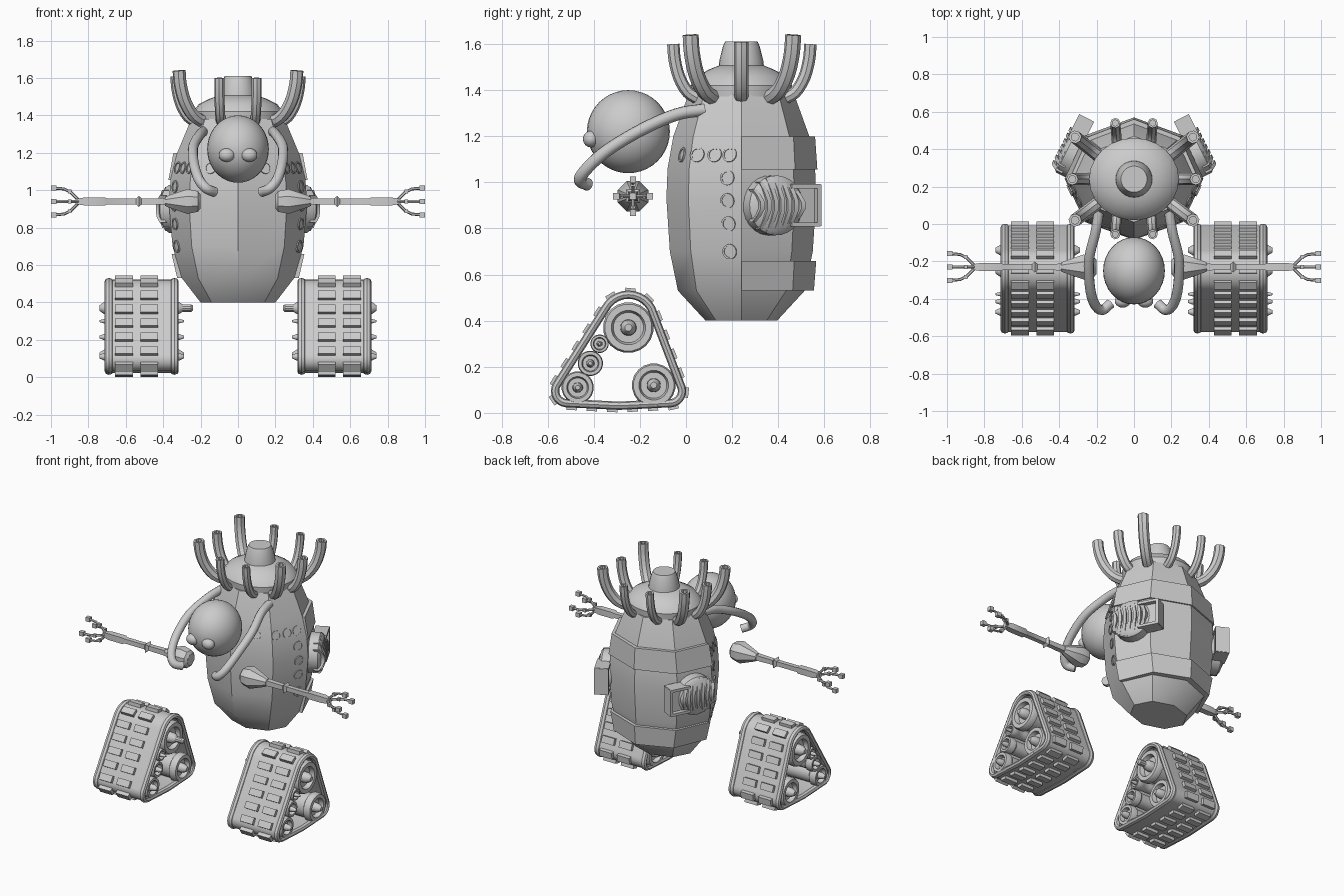
import bpy, bmesh, math
from mathutils import Vector as V, Matrix as M

if "Cube" in bpy.data.objects:
    bpy.data.objects.remove(bpy.data.objects["Cube"])

mat = bpy.data.materials.new("plain_grey")
mat.diffuse_color = (0.6, 0.6, 0.6, 1)
mat.use_nodes = True
mat.node_tree.nodes["Principled BSDF"].inputs["Base Color"].default_value = mat.diffuse_color
X, Y, Z = V((1, 0, 0)), V((0, 1, 0)), V((0, 0, 1))


def finish(name, bm, mirror=False, angle=35):
    bmesh.ops.recalc_face_normals(bm, faces=bm.faces)
    me = bpy.data.meshes.new(name)
    bm.to_mesh(me)
    bm.free()
    me.materials.append(mat)
    ob = bpy.data.objects.new(name, me)
    bpy.context.collection.objects.link(ob)
    bpy.ops.object.select_all(action='DESELECT')
    ob.select_set(True)
    bpy.context.view_layer.objects.active = ob
    bpy.ops.object.shade_smooth_by_angle(angle=math.radians(angle))
    if mirror:
        ob.modifiers.new("mirror", 'MIRROR').use_mirror_merge = False
    return ob


def loft(bm, rings, cap=True, loop=False):
    vs = [[bm.verts.new(p) for p in r] for r in rings]
    pairs = list(zip(vs, vs[1:])) + ([(vs[-1], vs[0])] if loop else [])
    for a, b in pairs:
        for i in range(len(a)):
            j = (i + 1) % len(a)
            bm.faces.new((a[i], a[j], b[j], b[i]))
    if cap and not loop:
        bm.faces.new(vs[0])
        bm.faces.new(vs[-1])


def ring(c, u, v, a, b, n, phase=0.0):
    return [V(c) + u * a * math.cos(t) + v * b * math.sin(t)
            for t in (phase + 2 * math.pi * i / n for i in range(n))]


def lathe(bm, c, axis, prof, n):
    # prof holds (radius, distance along axis)
    axis = V(axis).normalized()
    u = axis.orthogonal().normalized()
    w = axis.cross(u)
    loft(bm, [ring(V(c) + axis * h, u, w, r, r, n) for r, h in prof])


def spline(pts, k=5):
    p = [V(q) for q in pts]
    p = [2 * p[0] - p[1]] + p + [2 * p[-1] - p[-2]]
    out = []
    for i in range(1, len(p) - 2):
        for s in range(k):
            t = s / k
            a, b, c, d = p[i - 1:i + 3]
            out.append(0.5 * (2 * b + (c - a) * t + (2 * a - 5 * b + 4 * c - d) * t * t
                              + (3 * b - a - 3 * c + d) * t ** 3))
    return out + [p[-2]]


def tube(bm, path, r, n, ref, hole=0):
    rings = []
    for i, p in enumerate(path):
        t = (path[min(i + 1, len(path) - 1)] - path[max(i - 1, 0)]).normalized()
        u = t.cross(ref).normalized()
        rings.append(ring(p, u, t.cross(u), r, r, n))
    if hole:  # sunken open tip
        rings.append([path[-1] + (q - path[-1]) * 0.6 for q in rings[-1]])
        rings.append([q - Z * hole for q in rings[-1]])
    loft(bm, rings)


def box(bm, c, ax, size):
    m = M((ax[0] * size[0], ax[1] * size[1], ax[2] * size[2])).transposed().to_4x4()
    bmesh.ops.create_cube(bm, size=1, matrix=M.Translation(c) @ m)


# body: octagonal barrel, (z, half x, half y)
CY = 0.24
BODY = [(0.40, 0.20, 0.155), (0.53, 0.30, 0.275), (0.70, 0.35, 0.31), (0.93, 0.37, 0.325),
        (1.06, 0.36, 0.32), (1.2, 0.325, 0.295), (1.38, 0.25, 0.23)]
bm = bmesh.new()
loft(bm, [ring((0, CY, z), X, Y, a, b, 8) for z, a, b in BODY])
finish("body", bm)

# back bands wrapping the rear half
bm = bmesh.new()
for band in ([(0.53, 0.325, 0.315), (0.66, 0.355, 0.325)], [(1.055, 0.372, 0.33), (1.2, 0.345, 0.32)]):
    rs = []
    for z, a, b in band:
        arc = [(math.cos(i * math.pi / 4), math.sin(i * math.pi / 4)) for i in range(5)]
        rs.append([V((a * c, CY + b * s, z)) for c, s in arc]
                  + [V((a * .85 * c, CY + b * .85 * s, z)) for c, s in arc[::-1]])
    loft(bm, rs)
finish("back_bands", bm)

# domed lid and cap
bm = bmesh.new()
loft(bm, [ring((0, CY, z), X, Y, a, b, 24) for z, a, b in
          [(1.36, .235, .215), (1.42, .24, .22), (1.46, .21, .195), (1.49, .15, .14), (1.51, .09, .09)]])
finish("lid", bm)
bm = bmesh.new()
lathe(bm, (0, CY, 0), Z, [(.10, 1.49), (.095, 1.53), (.08, 1.59), (.07, 1.612)], 24)
finish("cap", bm)

# crown of ten upturned pipes
bm = bmesh.new()
for x0, y0, x1, y1, r, zt in ((.17, .13, .315, .02, .035, 1.64), (.17, .35, .315, .465, .035, 1.64),
                              (.09, .06, .10, -.055, .027, 1.60), (.09, .42, .10, .54, .027, 1.60),
                              (.21, .24, .33, .24, .032, 1.61)):
    path = [V((x0 + (x1 - x0) * f, y0 + (y1 - y0) * f, 1.36 + (zt - 1.36) * g))
            for f, g in ((0, 0), (.45, .13), (.78, .4), (.95, .72), (1, 1))]
    side = V((x1 - x0, y1 - y0, 0)).cross(Z).normalized()
    tube(bm, spline(path, 3), r, 8, side, 0.04)
finish("crown_pipes", bm, True)


# portholes on the front sides
def wall(y, z):
    for (z0, a0, b0), (z1, a1, b1) in zip(BODY, BODY[1:]):
        if z0 <= z <= z1:
            f = (z - z0) / (z1 - z0)
            a, b, k = a0 + (a1 - a0) * f, b0 + (b1 - b0) * f, math.sqrt(.5)
            sl = (a1 - a0) / (z1 - z0)
    d = CY - y
    if d < k * b:
        x, n = a * (1 - (1 - k) * d / (k * b)), V((k * b, -(1 - k) * a, 0))
    else:
        x, n = k * a * (b - d) / (b - k * b), V(((1 - k) * b, -k * a, 0))
    n.normalize()
    return V((x, y, z)), (n - Z * sl).normalized()


bm = bmesh.new()
for y, z in ((.19, .70), (.185, .82), (.18, .92), (.18, 1.02), (.19, 1.12), (.125, 1.12), (.05, 1.12), (-.015, 1.12)):
    p, n = wall(y, z)
    lathe(bm, p, n, [(.033, -.01), (.033, .006), (.025, .006), (.025, .002)], 16)
finish("portholes", bm, True)

# ribbed side vents with a square frame
n = V((.89, .45, 0)).normalized()
t = V((-n.y, n.x, 0))
c = V((.345, .385, .90))
bm = bmesh.new()
lathe(bm, c, n, [(.13, -.06), (.13, .015), (.115, .03), (.06, .042)], 24)
for i in range(-3, 4):
    s = i * .033
    h = math.sqrt(.122 ** 2 - s * s)
    pts = [c + t * (s + .014 * math.cos(f * 2.5)) + Z * h * f + n * (.058 - .035 * f * f)
           for f in (-1, -.6, -.2, .2, .6, 1)]
    loft(bm, [[p - t * .010 - n * .04, p + t * .010 - n * .04, p + t * .010, p - t * .010] for p in pts])
finish("side_vents", bm, True)
bm = bmesh.new()
f = c + t * .13
box(bm, f + n * -.01, (n, t, Z), (.05, .12, .15))
for s in (-1, 1):
    box(bm, f + Z * s * .083, (n, t, Z), (.09, .14, .018))
box(bm, f + t * .065, (n, t, Z), (.09, .018, .18))
finish("vent_frames", bm, True)

# head and eyes
bm = bmesh.new()
bmesh.ops.create_uvsphere(bm, u_segments=32, v_segments=20, radius=1,
                          matrix=M.Translation((0, -.25, 1.22)) @ M.Diagonal((.165, .18, .18, 1)))
finish("head", bm)
bm = bmesh.new()
bmesh.ops.create_uvsphere(bm, u_segments=20, v_segments=12, radius=1,
                          matrix=M.Translation((.06, -.412, 1.188)) @ M.Diagonal((.043, .035, .036, 1)))
finish("eyes", bm, True)

# hoses from the body around the head
bm = bmesh.new()
tube(bm, spline([(.185, .08, 1.315), (.205, -.04, 1.295), (.24, -.19, 1.23), (.235, -.34, 1.14),
                 (.21, -.43, 1.06), (.17, -.46, 1.01), (.125, -.425, .99)]), .027, 12, V((.6, .3, -.74)))
finish("hoses", bm, True)

# arms: shoulder block, bar with a collar
AY, AZ = -.23, .94
bm = bmesh.new()
loft(bm, [ring((x, AY, AZ), Y, Z, r, r, 8, math.pi / 8) for x, r in
          [(.20, .04), (.215, .06), (.27, .072), (.37, .035), (.39, .025)]])
finish("shoulders", bm, True)
bm = bmesh.new()
loft(bm, [ring((x, AY, AZ), Y, Z, r, r, 4, math.pi / 4) for x, r in
          [(.36, .026), (.515, .022), (.53, .042), (.545, .022), (.70, .022), (.71, .03), (.82, .03), (.87, .02)]])
finish("arm_bars", bm, True)

# four-fingered hands
bm = bmesh.new()
for d in (Y, -Y, Z, -Z):
    o = V((0, AY, AZ))
    tube(bm, [o + X * x + d * r for x, r in ((.85, .005), (.895, .05), (.93, .067), (.985, .072))],
         .008, 6, d.cross(X))
    box(bm, o + X * .90 + d * .053, (X, Y, Z), (.02, .02, .02))
    box(bm, o + X * .985 + d * .072, (X, Y, Z), (.03, .028, .028))
finish("hands", bm, True)

# triangular track outline: three corner arcs in the y-z plane
def arc(cy, cz, r, a0, a1, k=8):
    return [V((0, cy + r * math.cos(math.radians(a0 + (a1 - a0) * i / k)),
               cz + r * math.sin(math.radians(a0 + (a1 - a0) * i / k)))) for i in range(k + 1)]


LOOP = (arc(-.25, .40, .13, 28, 152, 10) + arc(-.515, .095, .07, 152, 263)
        + [V((0, -.29, .014))] + arc(-.07, .095, .07, 277, 388))


def belt(bm, sect):
    # sweep a section of (x, outward offset) around the track outline
    rs, n = [], len(LOOP)
    for i, p in enumerate(LOOP):
        out = X.cross(LOOP[(i + 1) % n] - LOOP[i - 1]).normalized() * -1
        rs.append([p + X * x + out * o for x, o in sect])
    loft(bm, rs, loop=True)


bm = bmesh.new()
belt(bm, [(.35, -.03), (.35, -.008), (.68, -.008), (.68, -.03)])
finish("track_belts", bm, True)
bm = bmesh.new()
for x in (.34, .69):
    belt(bm, [(x + .023 * math.cos(a), -.017 + .018 * math.sin(a)) for a in (i * math.pi / 4 for i in range(8))])
finish("track_rims", bm, True)

# tread pads spaced evenly along the outline
bm = bmesh.new()
segs = list(zip(LOOP, LOOP[1:] + LOOP[:1]))
total = sum((b - a).length for a, b in segs)
N = 20
for i in range(N):
    s = total * (i + .5) / N
    for a, b in segs:
        if s <= (b - a).length:
            break
        s -= (b - a).length
    d = (b - a).normalized()
    out = -X.cross(d)
    p = a + d * s
    for x in (.475, .61):
        box(bm, p + X * x - out * .001, (X, d, out), (.095, .045, .026))
finish("tread_pads", bm, True)

# wheels with dished faces and hubs
bm = bmesh.new()
for y, z, r in ((-.25, .37, .11), (-.47, .11, .07), (-.14, .12, .095), (-.415, .215, .055), (-.375, .30, .04)):
    half = [(.0 + r * .85, .10), (r * .85, .14), (r, .15), (r, .18), (r * .93, .195), (r * .68, .195),
            (r * .6, .165), (r * .32, .165), (r * .3, .20), (r * .14, .225)]
    prof = [(q, -h) for q, h in reversed(half)] + half
    lathe(bm, (.515, y, z), X, prof, 20)
finish("track_wheels", bm, True)

# inner axle stubs
bm = bmesh.new()
lathe(bm, (0, -.25, .37), X, [(.012, .24), (.02, .25), (.02, .32)], 10)
finish("axle_stubs", bm, True)
